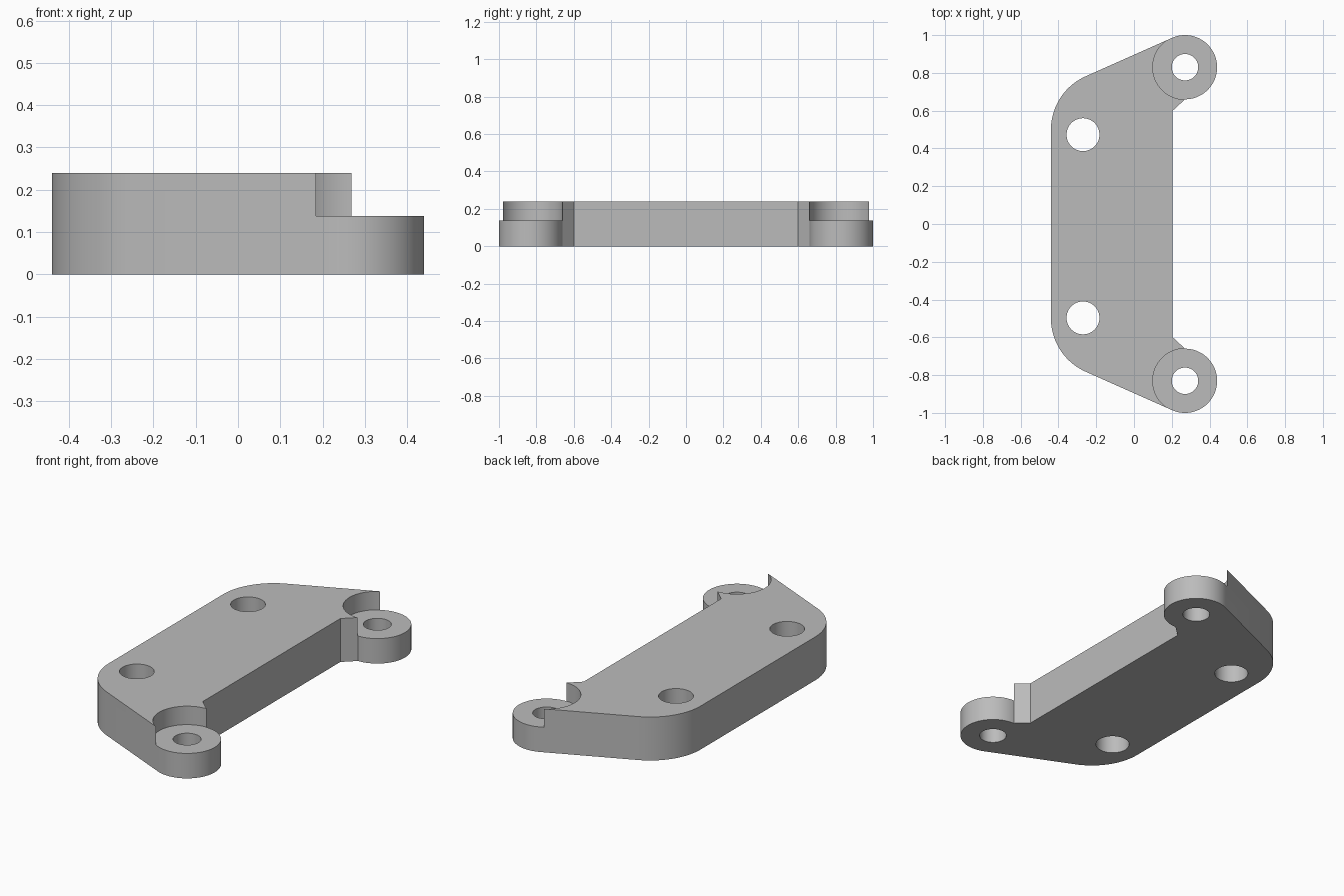
import bpy, bmesh, math
from mathutils import Vector

cube = bpy.data.objects.get("Cube")
if cube:
    bpy.data.objects.remove(cube)

HEIGHT, EAR_HEIGHT = 0.24, 0.138
EAR_X, EAR_Y, EAR_R = 0.27, 0.83, 0.17
LEFT, RIGHT = -0.44, 0.205
SLOPE = math.radians(24)      # angle of the tapered end edges
CORNER_R = 0.31

grey = bpy.data.materials.new("plain grey")
grey.use_nodes = True
colour = (0.5, 0.5, 0.5, 1)
grey.diffuse_color = colour
grey.node_tree.nodes["Principled BSDF"].inputs["Base Color"].default_value = colour


def arc(cx, cy, r, start, end, steps):
    angles = [start + (end - start) * i / steps for i in range(steps + 1)]
    return [(cx + r * math.cos(a), cy + r * math.sin(a)) for a in angles]


def prism(name, outline, z0, z1):
    """Extrude a flat outline from z0 to z1."""
    bm = bmesh.new()
    face = bm.faces.new([bm.verts.new((x, y, z0)) for x, y in outline])
    top = bmesh.ops.extrude_face_region(bm, geom=[face])["geom"]
    bmesh.ops.translate(bm, vec=Vector((0, 0, z1 - z0)),
                        verts=[v for v in top if isinstance(v, bmesh.types.BMVert)])
    bmesh.ops.recalc_face_normals(bm, faces=bm.faces)
    mesh = bpy.data.meshes.new(name)
    bm.to_mesh(mesh)
    bm.free()
    obj = bpy.data.objects.new(name, mesh)
    bpy.context.collection.objects.link(obj)
    mesh.materials.append(grey)
    return obj


def cut(target, x, y, r, z0, z1):
    """Cut a round pocket or hole."""
    cutter = prism("cutter", arc(x, y, r, 0, math.tau, 96)[:-1], z0, z1)
    cutter.hide_render = True
    mod = target.modifiers.new("cut", 'BOOLEAN')
    mod.operation, mod.solver, mod.object = 'DIFFERENCE', 'EXACT', cutter
    bpy.context.view_layer.objects.active = target
    bpy.ops.object.modifier_apply(modifier=mod.name)
    bpy.data.objects.remove(cutter)


# Half outline: inner edge, round ear, sloped edge, large rounded corner
normal = math.pi / 2 + SLOPE
tangent_x = EAR_X + EAR_R * math.cos(normal)
tangent_y = EAR_Y + EAR_R * math.sin(normal)
corner_y = tangent_y - (tangent_x - LEFT) * math.tan(SLOPE)
centre_y = corner_y - CORNER_R * math.tan((math.pi - normal) / 2)
half = [(RIGHT, 0.6)]
half += arc(EAR_X, EAR_Y, EAR_R, -math.pi / 2, normal, 56)
half += arc(LEFT + CORNER_R, centre_y, CORNER_R, normal, math.pi, 20)
outline = half + [(x, -y) for x, y in reversed(half)]
plate = prism("mounting_plate", outline, 0, HEIGHT)

# Lowered ears with their bolt holes
for side in (-1, 1):
    cut(plate, EAR_X, side * EAR_Y, EAR_R + 0.001, EAR_HEIGHT, HEIGHT + 0.1)
    cut(plate, EAR_X, side * EAR_Y, 0.07, -0.1, HEIGHT + 0.1)

# Large holes through the plate
for y in (0.473, -0.497):
    cut(plate, -0.27, y, 0.087, -0.1, HEIGHT + 0.1)

bpy.ops.object.select_all(action='DESELECT')
plate.select_set(True)
bpy.context.view_layer.objects.active = plate
bpy.ops.object.shade_smooth_by_angle(angle=math.radians(30))
